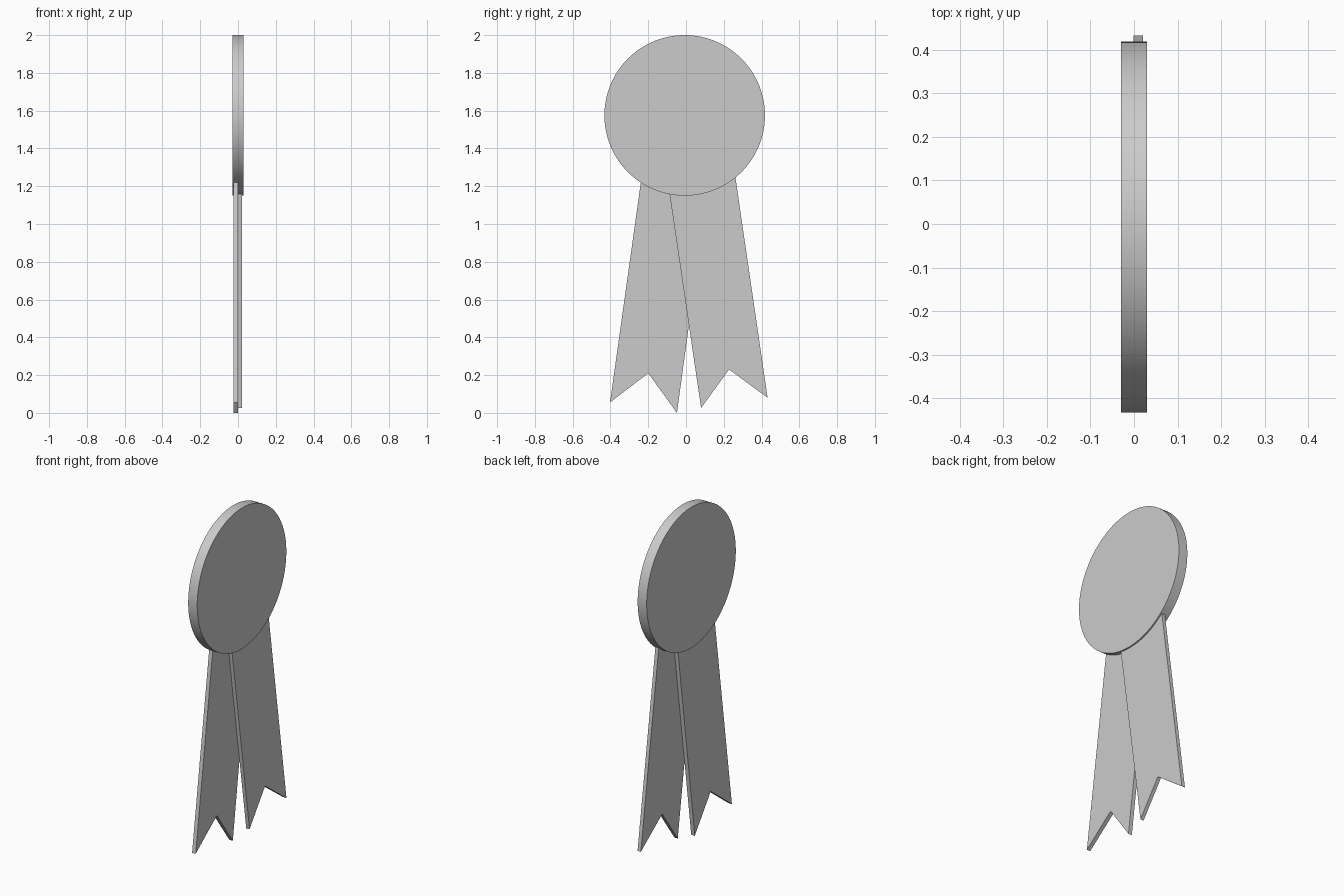
import bpy, bmesh, math

if "Cube" in bpy.data.objects:
    bpy.data.objects.remove(bpy.data.objects["Cube"])


def ribbon(name, profile, x0, x1):
    """Extrude a (y, z) outline from x0 to x1."""
    bm = bmesh.new()
    face = bm.faces.new([bm.verts.new((x0, y, z)) for y, z in profile])
    ext = bmesh.ops.extrude_face_region(bm, geom=[face])
    verts = [v for v in ext["geom"] if isinstance(v, bmesh.types.BMVert)]
    bmesh.ops.translate(bm, vec=(x1 - x0, 0, 0), verts=verts)
    bmesh.ops.recalc_face_normals(bm, faces=bm.faces[:])
    mesh = bpy.data.meshes.new(name)
    bm.to_mesh(mesh)
    bm.free()
    obj = bpy.data.objects.new(name, mesh)
    bpy.context.collection.objects.link(obj)


# round medal disc, facing along x
bpy.ops.mesh.primitive_cylinder_add(vertices=128, radius=0.425, depth=0.06,
                                    location=(0, -0.007, 1.575),
                                    rotation=(0, math.pi / 2, 0))
bpy.context.object.name = "medal_disc"
bpy.ops.object.shade_smooth_by_angle(angle=math.radians(30))

# two swallow-tailed ribbons, crossing behind one another, tops inside the disc
ribbon("left_ribbon", [(-0.402, 0.056), (-0.20, 0.21), (-0.048, 0.0),
                       (0.15, 1.45), (-0.207, 1.45)], -0.025, -0.001)
ribbon("right_ribbon", [(0.08, 0.026), (0.228, 0.23), (0.432, 0.08),
                        (0.232, 1.45), (-0.13, 1.45)], -0.001, 0.021)
